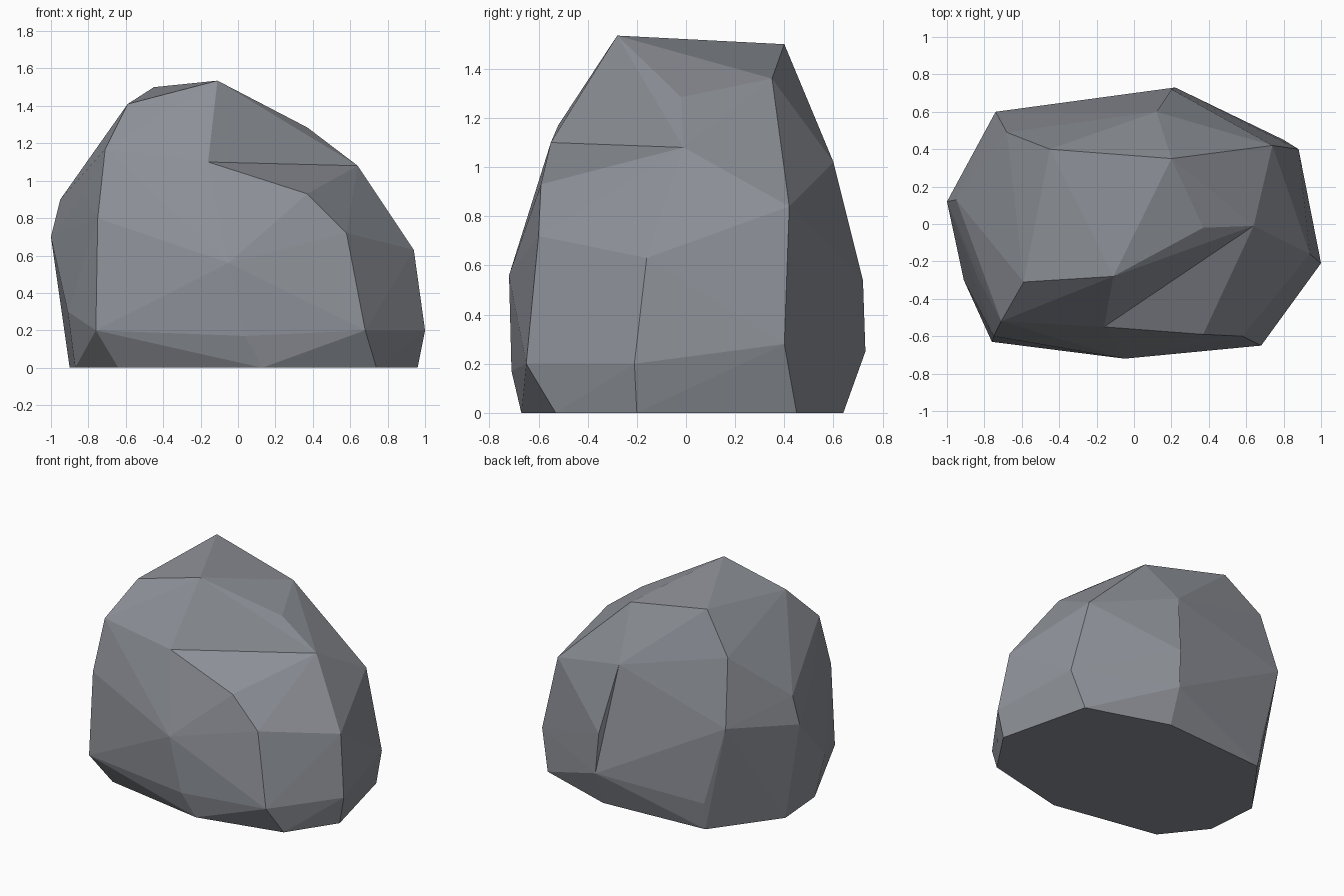
import bpy, bmesh
from mathutils import Vector

if "Cube" in bpy.data.objects:
    bpy.data.objects.remove(bpy.data.objects["Cube"])

# Foot outline of the boulder, on the ground
foot = [(.96, -.2), (.8, .45), (.22, .64), (-.57, .59), (-.9, .14),
        (-.87, -.24), (-.64, -.53), (.13, -.67), (.74, -.53)]

# Chiselled corners, by level
low = [(1, -.21, .2), (.88, .4, .28), (.22, .73, .25), (-.58, .62, .2), (-.93, .14, .32),
       (-.91, -.3, .3), (-.76, -.63, .2), (.04, -.71, .17), (.68, -.65, .2)]
middle = [(.94, -.16, .63), (.74, .42, .84), (.2, .72, .54), (-.74, .6, .78), (-1, .12, .7),
          (-.95, .13, .9), (-.83, -.3, .92), (-.75, -.6, .8), (-.05, -.72, .56), (.58, -.6, .72)]
high = [(.37, -.59, .93), (.64, -.01, 1.08), (.12, .6, 1.02), (-.68, .49, 1.24),
        (-.71, -.52, 1.17), (-.16, -.55, 1.1)]
crown = [(.37, -.02, 1.285), (.2, .35, 1.36), (-.45, .4, 1.5), (-.59, -.31, 1.41), (-.11, -.28, 1.535)]

bm = bmesh.new()
for p in [(x, y, 0) for x, y in foot] + low + middle + high + crown:
    bm.verts.new(p)
bmesh.ops.convex_hull(bm, input=bm.verts[:])
loose = [v for v in bm.verts if not v.link_faces]
bmesh.ops.delete(bm, geom=loose, context='VERTS')
bmesh.ops.triangulate(bm, faces=bm.faces[:])


def carve(a, b):
    """Turn the edge that crosses a-b, so that a-b becomes a recessed crease."""
    ends = {min(bm.verts, key=lambda v: (v.co - Vector(p)).length) for p in (a, b)}
    for e in bm.edges:
        around = {v for f in e.link_faces for v in f.verts} - set(e.verts)
        if around == ends:
            bmesh.ops.rotate_edges(bm, edges=[e], use_ccw=False)
            return


carve(high[5], high[1])   # ledge on the front right
carve(high[2], low[2])    # split down the back

bmesh.ops.recalc_face_normals(bm, faces=bm.faces[:])
bmesh.ops.dissolve_limit(bm, angle_limit=.01, verts=bm.verts[:], edges=bm.edges[:])
mesh = bpy.data.meshes.new("boulder")
bm.to_mesh(mesh)
bm.free()

stone = bpy.data.materials.new("grey stone")
stone.diffuse_color = (.27, .285, .315, 1)
stone.use_nodes = True
stone.node_tree.nodes["Principled BSDF"].inputs["Base Color"].default_value = stone.diffuse_color
mesh.materials.append(stone)
boulder = bpy.data.objects.new("boulder", mesh)
bpy.context.collection.objects.link(boulder)
